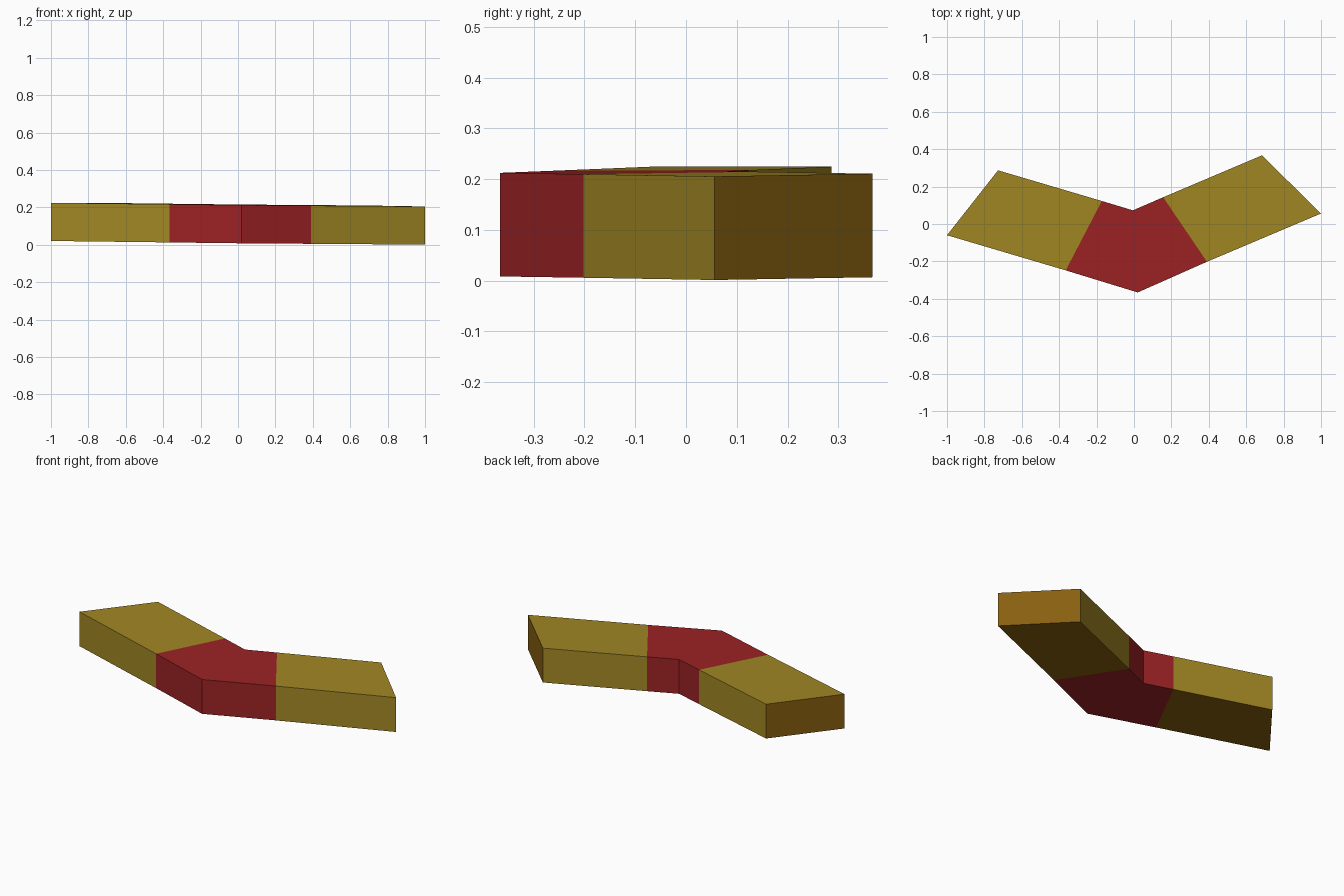
import bpy
import bmesh
from mathutils import Vector

cube = bpy.data.objects.get("Cube")
if cube:
    bpy.data.objects.remove(cube, do_unlink=True)


def linear(c):
    c /= 255
    return c / 12.92 if c <= 0.04045 else ((c + 0.055) / 1.055) ** 2.4


def material(name, rgb):
    m = bpy.data.materials.new(name)
    m.use_nodes = True
    colour = (*[linear(c) for c in rgb], 1)
    m.diffuse_color = colour
    m.node_tree.nodes["Principled BSDF"].inputs["Base Color"].default_value = colour
    return m


yellow = material("mustard yellow", (161, 135, 36))
red = material("deep red", (156, 34, 36))
amber = material("amber brown", (136, 95, 16))

THICKNESS = 0.204


def base_height(x, y):
    # the slab leans very slightly
    return 0.011 - 0.0102 * x + 0.007 * y


def slab(name, outline, mats, end_direction=None):
    """Extrude a counter-clockwise outline; end and underside take the second material."""
    bm = bmesh.new()
    low = [bm.verts.new((x, y, base_height(x, y))) for x, y in outline]
    high = [bm.verts.new(v.co + Vector((0, 0, THICKNESS))) for v in low]
    bm.faces.new(low[::-1])
    bm.faces.new(high)
    for i in range(len(low)):
        j = (i + 1) % len(low)
        bm.faces.new((low[i], low[j], high[j], high[i]))
    bm.normal_update()
    if end_direction:
        d = Vector(end_direction).normalized()
        for f in bm.faces:
            if f.normal.z < -0.5 or f.normal.dot(d) > 0.9:
                f.material_index = 1
        # the joint side is hidden against the middle piece
        hidden = [f for f in bm.faces if f.normal.dot(d) < -0.8]
    else:
        # open the two joints, which meet the arms
        hidden = [f for f in bm.faces if abs(f.normal.x) > 0.7]
    bmesh.ops.delete(bm, geom=hidden, context='FACES')
    mesh = bpy.data.meshes.new(name)
    bm.to_mesh(mesh)
    bm.free()
    for m in mats:
        mesh.materials.append(m)
    obj = bpy.data.objects.new(name, mesh)
    bpy.context.collection.objects.link(obj)


# Joint corners shared by the middle and the arms
right_front, right_back = (-0.365, -0.248), (-0.172, 0.123)
left_front, left_back = (0.39, -0.202), (0.156, 0.143)

# Red elbow in the middle
slab("middle_bend",
     [right_front, (0.02, -0.366), left_front, left_back, (-0.006, 0.073), right_back],
     [red])

# Yellow arms with amber ends and undersides
slab("right_arm", [(-1, -0.06), right_front, right_back, (-0.727, 0.287)],
     [yellow, amber], (-0.347, 0.273, 0))
slab("left_arm", [left_front, (1, 0.056), (0.684, 0.367), left_back],
     [yellow, amber], (0.311, 0.316, 0))
